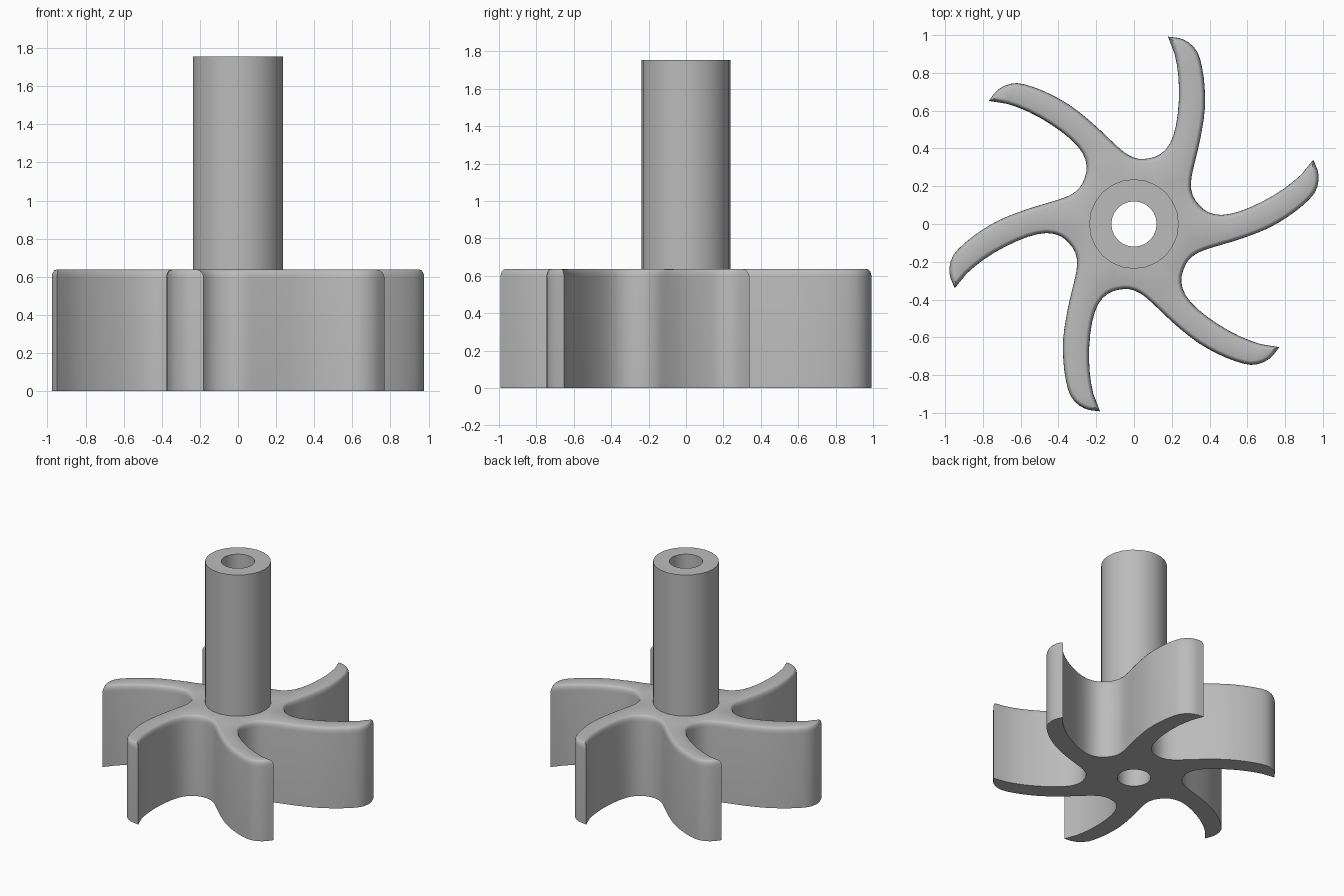
import bpy, bmesh
from math import sin, cos, pi, radians
from mathutils import Vector, Matrix

HUB_TOP, SHAFT_TOP = 0.637, 1.755
SHAFT_R, BORE_R, SIDES = 0.237, 0.12, 24
FILLET_W, FILLET_H, FILLET_STEPS = 0.022, 0.045, 4

old = bpy.data.objects.get("Cube")
if old:
    bpy.data.objects.remove(old, do_unlink=True)

grey = bpy.data.materials.new("plain grey")
grey.use_nodes = True
grey.diffuse_color = (0.5, 0.5, 0.5, 1)
grey.node_tree.nodes["Principled BSDF"].inputs["Base Color"].default_value = (0.5, 0.5, 0.5, 1)


def finish(bm, name):
    bmesh.ops.recalc_face_normals(bm, faces=bm.faces)
    mesh = bpy.data.meshes.new(name)
    bm.to_mesh(mesh)
    bm.free()
    mesh.materials.append(grey)
    obj = bpy.data.objects.new(name, mesh)
    bpy.context.collection.objects.link(obj)
    bpy.ops.object.select_all(action='DESELECT')
    obj.select_set(True)
    bpy.context.view_layer.objects.active = obj
    bpy.ops.object.shade_smooth_by_angle(angle=radians(35))
    return obj


def ring(bm, points, z):
    return [bm.verts.new((p[0], p[1], z)) for p in points]


def bridge(bm, a, b):
    n = len(a)
    for i in range(n):
        j = (i + 1) % n
        bm.faces.new((a[i], a[j], b[j], b[i]))


def circle(r):
    return [(r * cos(2 * pi * i / SIDES), r * sin(2 * pi * i / SIDES)) for i in range(SIDES)]


def smooth_path(pts):
    """Add a spline midpoint to every segment except the two at the sharp tips."""
    out = [pts[0]]
    for i in range(1, len(pts) - 2):
        a, b, c, d = pts[i - 1:i + 3]
        out += [b, (b + c) * 0.5625 - (a + d) * 0.0625]
    return out + [pts[-2]]


def inset(pts, dist):
    """Move a counterclockwise outline inwards with mitred corners."""
    out = []
    for i, p in enumerate(pts):
        u = (p - pts[i - 1]).normalized()
        v = (pts[(i + 1) % len(pts)] - p).normalized()
        n = (Vector((-u.y, u.x)) + Vector((-v.y, v.x))).normalized()
        miter = max(0.5, n.dot(Vector((-u.y, u.x))))
        out.append(p + n * dist / miter)
    return out


def cap(bm, outer, inner):
    edges = []
    for loop in (outer, inner):
        for i, v in enumerate(loop):
            w = loop[(i + 1) % len(loop)]
            edges.append(bm.edges.get((v, w)) or bm.edges.new((v, w)))
    bmesh.ops.triangle_fill(bm, edges=edges, use_beauty=True)


# One sixth of the outline: from a blade tip, through the valley, to the next tip
section = [Vector(p) for p in (
    (0.18, 0.992), (0.215, 0.9), (0.235, 0.78), (0.237, 0.65), (0.222, 0.52),
    (0.19, 0.425), (0.14, 0.37), (0.085, 0.349), (0.025, 0.345), (-0.032, 0.366),
    (-0.09, 0.412), (-0.176, 0.494), (-0.253, 0.562), (-0.341, 0.63),
    (-0.438, 0.685), (-0.533, 0.725), (-0.62, 0.746), (-0.688, 0.731),
    (-0.735, 0.697), (-0.769, 0.652))]
outline = []
for k in range(6):
    turn = Matrix.Rotation(k * pi / 3, 2)
    outline += [turn @ p for p in smooth_path(section)]

# Bladed rotor with a rounded top rim
bm = bmesh.new()
bottom = ring(bm, outline, 0)
prev = bottom
for s in range(FILLET_STEPS + 1):
    t = s / FILLET_STEPS * pi / 2
    pts = inset(outline, FILLET_W * (1 - cos(t)))
    cur = ring(bm, pts, HUB_TOP - FILLET_H * (1 - sin(t)))
    bridge(bm, prev, cur)
    prev = cur
cap(bm, bottom, ring(bm, circle(SHAFT_R), 0))
cap(bm, prev, ring(bm, circle(SHAFT_R), HUB_TOP))
finish(bm, "bladed_rotor")

# Hollow shaft running through the rotor
bm = bmesh.new()
loops = [ring(bm, circle(r), z) for r, z in (
    (SHAFT_R, 0), (SHAFT_R, SHAFT_TOP), (BORE_R, SHAFT_TOP), (BORE_R, 0))]
for i in range(4):
    bridge(bm, loops[i], loops[(i + 1) % 4])
finish(bm, "hollow_shaft")
